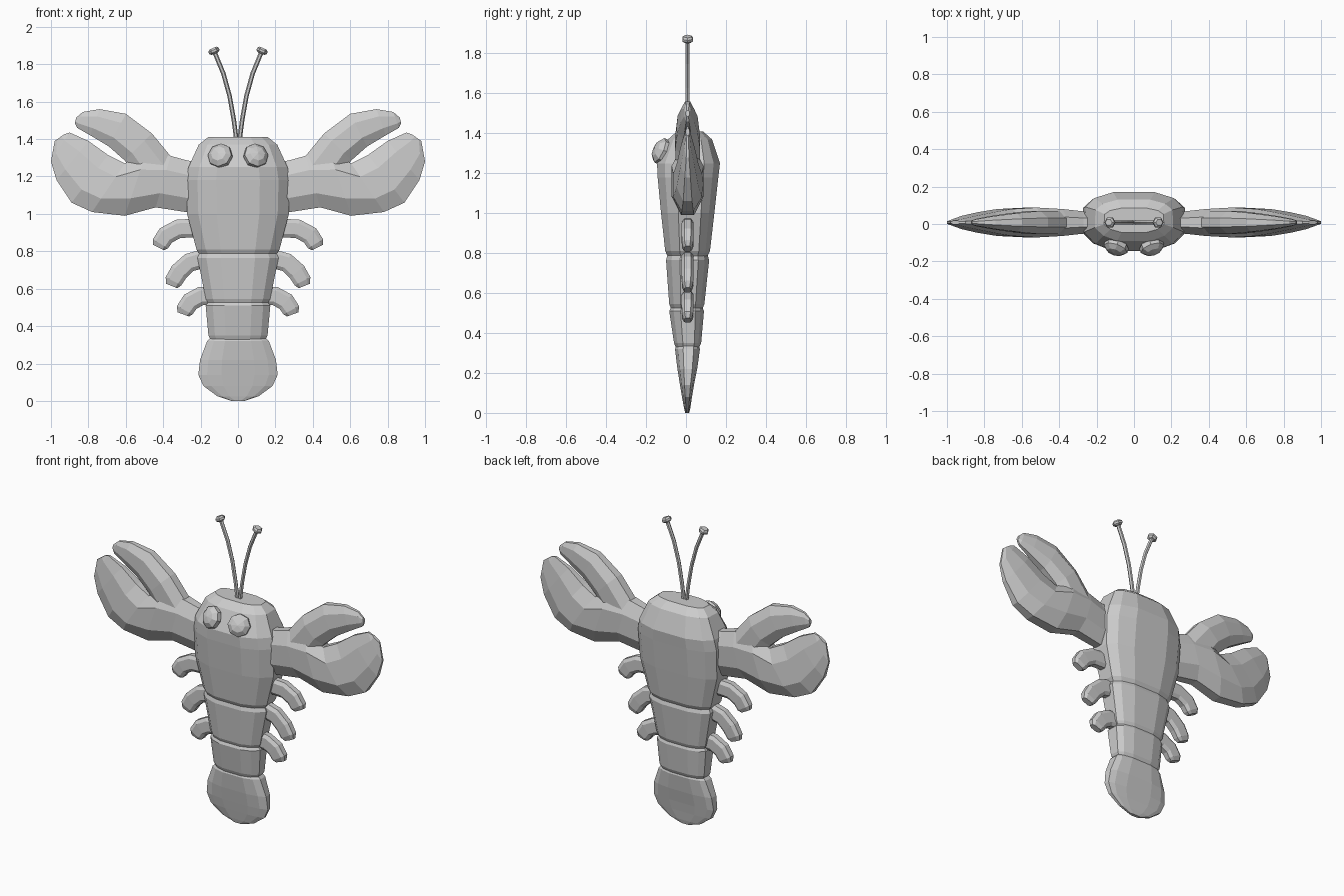
import bpy, bmesh
from math import cos, sin, pi
from mathutils import Vector, Matrix

if "Cube" in bpy.data.objects:
    bpy.data.objects.remove(bpy.data.objects["Cube"])

MID_Y = 0.008


def finish(name, bm, mirror=False):
    bmesh.ops.recalc_face_normals(bm, faces=bm.faces)
    mesh = bpy.data.meshes.new(name)
    bm.to_mesh(mesh)
    bm.free()
    obj = bpy.data.objects.new(name, mesh)
    bpy.context.collection.objects.link(obj)
    if mirror:
        obj.modifiers.new("mirror", 'MIRROR').use_axis[0] = True
    return obj


def loft(name, rings, mirror=False):
    """Skin a list of equal-length point rings and cap both ends."""
    bm = bmesh.new()
    loops = [[bm.verts.new(p) for p in ring] for ring in rings]
    n = len(loops[0])
    for a, b in zip(loops, loops[1:]):
        for i in range(n):
            j = (i + 1) % n
            bm.faces.new((a[i], a[j], b[j], b[i]))
    bm.faces.new(loops[0])
    bm.faces.new(loops[-1])
    return finish(name, bm, mirror)


def limb(name, stations, section):
    """Mirrored limb; station = (upper x,z), (lower x,z), half thickness."""
    rings = []
    for top, low, t in stations:
        a, b = Vector((top[0], MID_Y, top[1])), Vector((low[0], MID_Y, low[1]))
        c, h = (a + b) / 2, (a - b) / 2
        rings.append([c + h * u + Vector((0, t * v, 0)) for u, v in section])
    return loft(name, rings, True)


def along(path, widths, thick):
    """Turn a centre path into limb stations square to the path."""
    pts = [Vector(p) for p in path]
    out = []
    for i, p in enumerate(pts):
        d = (pts[min(i + 1, len(pts) - 1)] - pts[max(i - 1, 0)]).normalized()
        n = Vector((-d.y, d.x)) * widths[i]
        out.append((p + n, p - n, thick[i]))
    return out


def body(name, levels):
    """Body part; level = z, half width, front y, back y."""
    half = [(0.42, 1), (0.8, 0.8), (0.98, 0.5), (1, -0.35), (0.78, -0.75), (0.42, -1)]
    shape = half + [(-x, y) for x, y in reversed(half)]
    rings = []
    for z, w, yf, yb in levels:
        m, h = (yf + yb) / 2, (yb - yf) / 2
        rings.append([(x * w, m + y * h, z) for x, y in shape])
    return loft(name, rings)


# Body segments and tail
body("head", [(1.41, .16, -.045, .085), (1.37, .21, -.09, .13), (1.25, .265, -.145, .17),
              (1.18, .278, -.142, .162), (1.0, .272, -.125, .142), (.81, .222, -.104, .12), (.785, .205, -.092, .108)])
body("middle_segment", [(.80, .2, -.09, .105), (.765, .217, -.1, .116),
                        (.545, .172, -.084, .092), (.52, .158, -.074, .082)])
body("lower_segment", [(.535, .155, -.072, .08), (.51, .173, -.084, .09),
                       (.35, .158, -.06, .076), (.325, .146, -.05, .065)])
body("tail", [(.345, .14, -.045, .062), (.32, .165, -.055, .07), (.22, .203, -.043, .056),
              (.14, .212, -.03, .04), (.08, .185, -.02, .03), (.025, .11, -.01, .022), (0, .035, -.004, .016)])

# Claws
CLAW = [(1, .4), (.45, 1), (-.45, 1), (-1, .4), (-1, -.4), (-.45, -1), (.45, -1), (1, -.4)]
limb("lower_claw", [((.22, 1.28), (.22, 1.02), .06), ((.27, 1.285), (.28, 1.01), .06),
                    ((.36, 1.31), (.44, 1.035), .072), ((.49, 1.33), (.605, .99), .08),
                    ((.605, 1.27), (.78, 1.01), .072), ((.695, 1.315), (.89, 1.06), .055),
                    ((.80, 1.39), (.97, 1.18), .035), ((.90, 1.435), (1.0, 1.28), .017),
                    ((.93, 1.425), (.98, 1.39), .01)], CLAW)
limb("upper_claw", [((.345, 1.29), (.50, 1.13), .06), ((.46, 1.43), (.605, 1.285), .062),
                    ((.60, 1.535), (.69, 1.36), .05), ((.74, 1.56), (.79, 1.42), .033),
                    ((.83, 1.545), (.86, 1.46), .018), ((.865, 1.515), (.872, 1.485), .01)], CLAW)

# Legs
LEG = [(1, .55), (.6, 1), (-.6, 1), (-1, .55), (-1, -.55), (-.6, -1), (.6, -1), (1, -.55)]
for i, path in enumerate([
        [(.22, .925), (.32, .92), (.385, .885), (.415, .84), (.425, .82)],
        [(.17, .765), (.26, .74), (.315, .69), (.345, .64), (.355, .615)],
        [(.12, .565), (.2, .56), (.255, .53), (.285, .485), (.293, .463)]]):
    limb(f"leg_pair_{i + 1}", along(path, [.05, .05, .05, .047, .033],
                                    [.03, .03, .03, .028, .018]), LEG)

# Antennae with knob ends
ROUND = [(cos(i * pi / 3), sin(i * pi / 3)) for i in range(6)]
radii = [.012] * 5 + [.02, .03, .03, .02]
limb("antennae", along([(.008, 1.39), (.022, 1.5), (.045, 1.63), (.078, 1.75), (.122, 1.857),
                        (.1225, 1.858), (.126, 1.866), (.131, 1.877), (.135, 1.886)],
                       radii, radii), ROUND)

# Eyes
bm = bmesh.new()
aim = Vector((.3, -.87, .4)).to_track_quat('Z', 'Y').to_matrix().to_4x4()
bmesh.ops.create_uvsphere(bm, u_segments=8, v_segments=5, radius=1,
                          matrix=Matrix.Translation((.095, -.122, 1.31)) @ aim @ Matrix.Diagonal((.07, .07, .042, 1)))
finish("eyes", bm, True)
